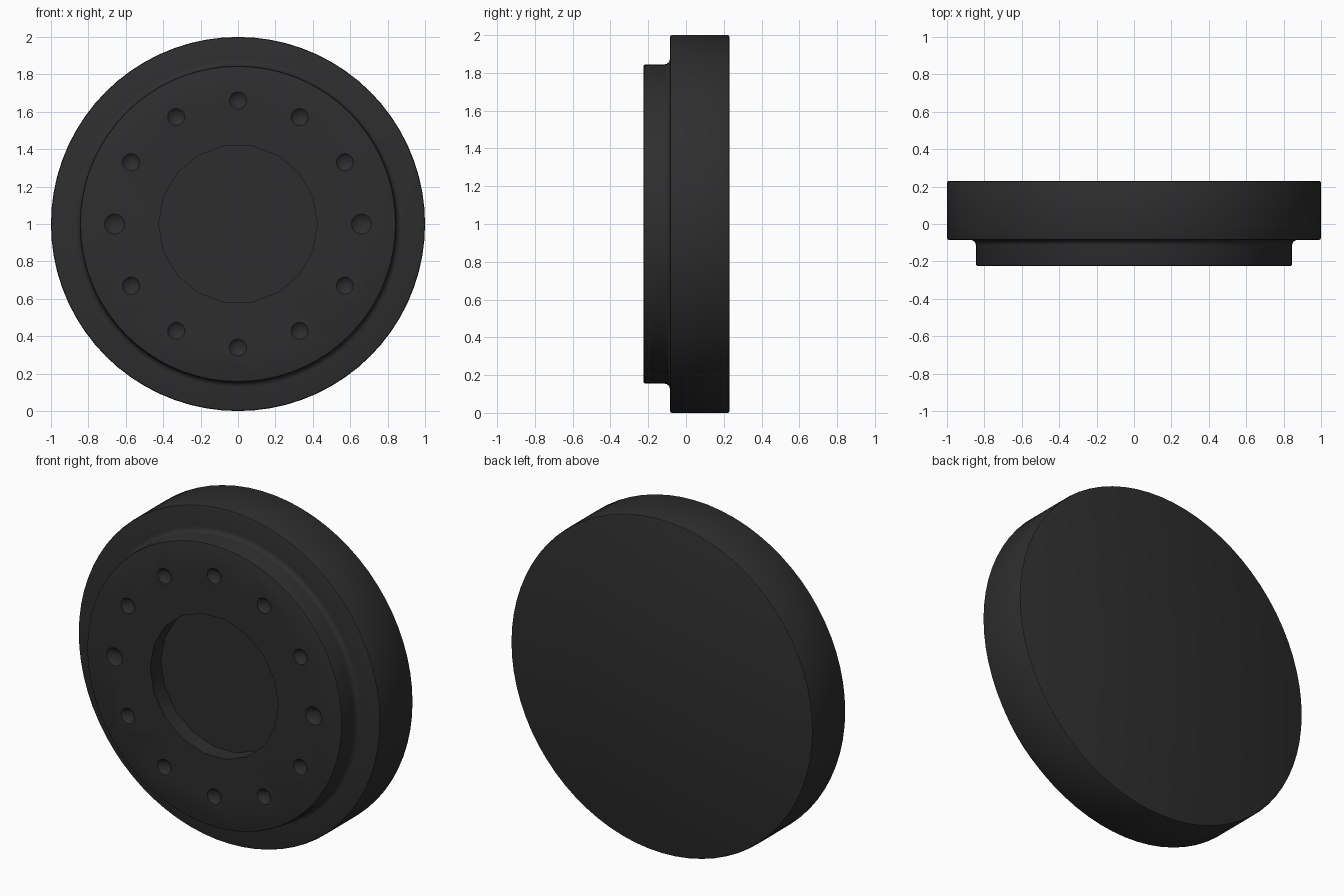
import bpy
import bmesh
from math import sin, cos, pi, radians
from mathutils import Matrix, Vector

cube = bpy.data.objects.get("Cube")
if cube:
    bpy.data.objects.remove(cube, do_unlink=True)

FRONT, STEP, BACK = -0.225, -0.085, 0.23
OUTER, INNER = 1.0, 0.845
CENTRE = Vector((0, 0, 1))

rubber = bpy.data.materials.new("charcoal black")
rubber.use_nodes = True
colour = (0.027, 0.027, 0.027, 1)
rubber.diffuse_color = colour
shader = rubber.node_tree.nodes["Principled BSDF"]
shader.inputs["Base Color"].default_value = colour
shader.inputs["Roughness"].default_value = 0.6


def to_object(bm, name):
    bmesh.ops.recalc_face_normals(bm, faces=bm.faces)
    mesh = bpy.data.meshes.new(name)
    bm.to_mesh(mesh)
    bm.free()
    mesh.materials.append(rubber)
    obj = bpy.data.objects.new(name, mesh)
    bpy.context.collection.objects.link(obj)
    return obj


def arc(radius, y, size, start, end, steps=4):
    """Profile points (radius, y) along a rounded corner."""
    angles = [radians(start + (end - start) * i / steps) for i in range(steps + 1)]
    return [(radius + size * cos(a), y + size * sin(a)) for a in angles]


# Stepped disc, turned about the y axis
EDGE, FILLET = 0.01, 0.03
profile = [(0, FRONT)]
profile += arc(INNER - EDGE, FRONT + EDGE, EDGE, -90, 0, 2)
profile += arc(INNER + FILLET, STEP - FILLET, FILLET, 180, 90)
profile += arc(OUTER - EDGE, STEP + EDGE, EDGE, -90, 0, 2)
profile += arc(OUTER - EDGE, BACK - EDGE, EDGE, 0, 90, 2)
profile += [(0, BACK)]

bm = bmesh.new()
verts = [bm.verts.new((r, y, 1)) for r, y in profile]
edges = [bm.edges.new(pair) for pair in zip(verts, verts[1:])]
bmesh.ops.spin(bm, geom=verts + edges, cent=CENTRE, axis=(0, 1, 0),
               angle=2 * pi, steps=72, use_merge=True)
bmesh.ops.remove_doubles(bm, verts=bm.verts, dist=0.0005)
# Merge the flat end caps into single faces
hubs = [v for v in bm.verts if (v.co.xz - CENTRE.xz).length < 0.001]
bmesh.ops.dissolve_verts(bm, verts=hubs)
disc = to_object(bm, "stepped_disc")


def cutter(name, x, z, radius, tip, depth, sides):
    """Cone or cylinder pointing into the front, centred on the front face."""
    bm = bmesh.new()
    place = (Matrix.Translation((x, FRONT, z)) @ Matrix.Rotation(-pi / 2, 4, 'X')
             @ Matrix.Rotation(pi / 2, 4, 'Z'))
    bmesh.ops.create_cone(bm, cap_ends=True, segments=sides, radius1=radius,
                          radius2=tip, depth=depth, matrix=place)
    obj = to_object(bm, name)
    obj.hide_render = True
    return obj


# Shallow central recess and a ring of conical dimples
cutters = [cutter("recess_cutter", 0, 1, 0.424, 0.424, 0.2, 18)]
for i in range(12):
    a = i * pi / 6
    size = 0.054 if i % 6 == 0 else 0.046
    cutters.append(cutter("dimple_cutter", 0.66 * cos(a), 1 + 0.66 * sin(a),
                          2 * size, 0, 0.09, 16))

bpy.context.view_layer.objects.active = disc
for tool in cutters:
    cut = disc.modifiers.new("cut", 'BOOLEAN')
    cut.operation = 'DIFFERENCE'
    cut.solver = 'EXACT'
    cut.object = tool
    bpy.ops.object.modifier_apply(modifier=cut.name)
    bpy.data.objects.remove(tool, do_unlink=True)

# Smooth shading with crisp rims
for obj in bpy.context.selected_objects:
    obj.select_set(False)
disc.select_set(True)
bpy.ops.object.shade_smooth_by_angle(angle=radians(30))
